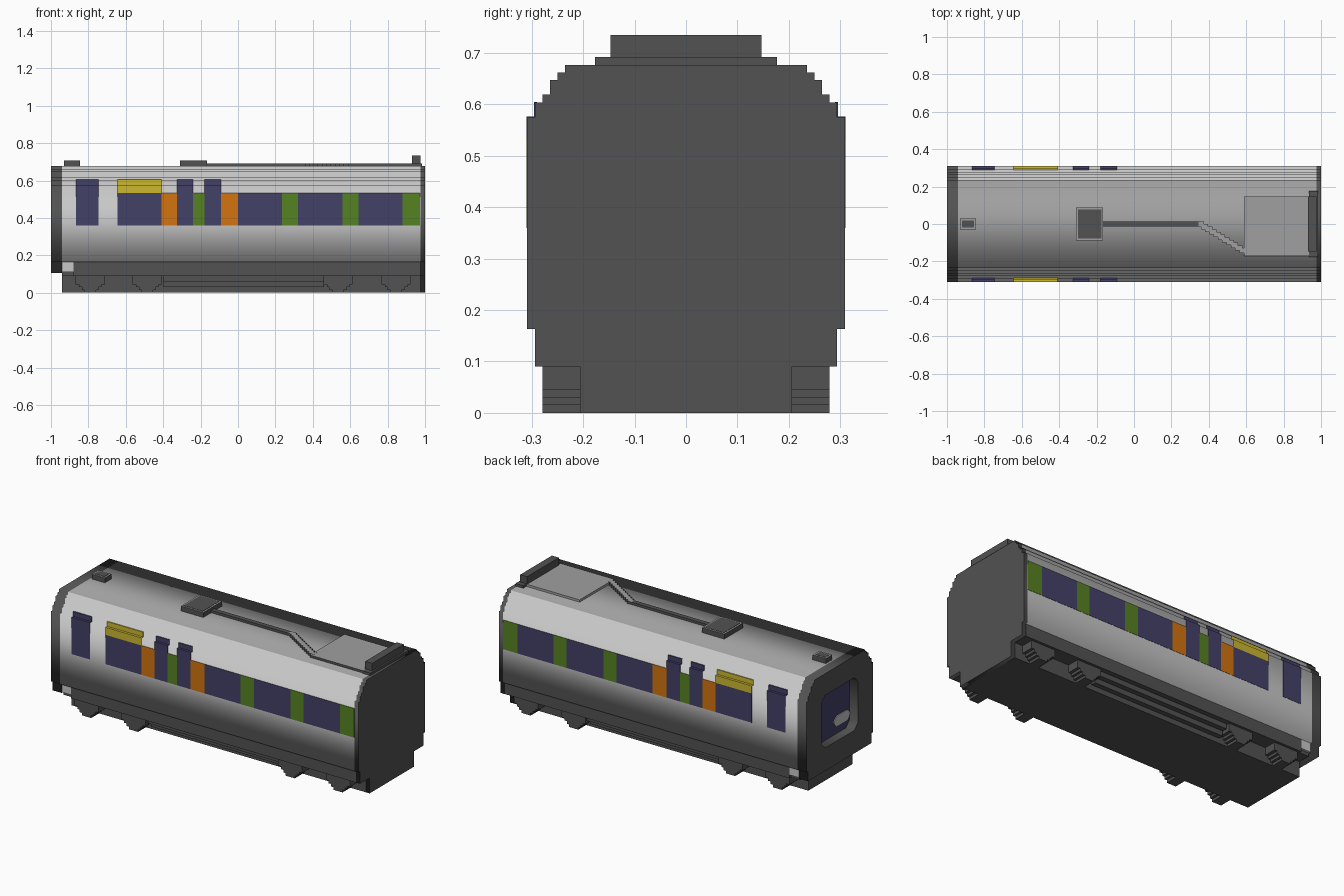
import bpy, bmesh
from mathutils import Matrix

if "Cube" in bpy.data.objects:
    bpy.data.objects.remove(bpy.data.objects["Cube"], do_unlink=True)


def material(name, r, g, b):
    lin = [((c / 255 + 0.055) / 1.055) ** 2.4 if c > 10 else c / 255 / 12.92 for c in (r, g, b)] + [1]
    m = bpy.data.materials.new(name)
    m.use_nodes = True
    m.diffuse_color = lin
    m.node_tree.nodes["Principled BSDF"].inputs["Base Color"].default_value = lin
    return m


LIGHT = material("light grey", 200, 200, 200)
ROOF = material("roof grey", 160, 160, 160)
DARK = material("dark grey", 82, 82, 82)
BLUE = material("window blue", 68, 65, 103)
ORANGE = material("door orange", 210, 116, 14)
GREEN = material("panel green", 86, 130, 34)
YELLOW = material("stripe yellow", 203, 184, 48)


def finish(name, bm, mats, rule=None):
    bmesh.ops.recalc_face_normals(bm, faces=bm.faces)
    bm.normal_update()
    if rule:
        for f in bm.faces:
            f.material_index = rule(f)
    me = bpy.data.meshes.new(name)
    bm.to_mesh(me)
    bm.free()
    for m in mats:
        me.materials.append(m)
    ob = bpy.data.objects.new(name, me)
    bpy.context.collection.objects.link(ob)
    return ob


def add_box(bm, x0, x1, y0, y1, z0, z1):
    mat = Matrix.Translation(((x0 + x1) / 2, (y0 + y1) / 2, (z0 + z1) / 2)) @ \
        Matrix.Diagonal((x1 - x0, y1 - y0, z1 - z0, 1))
    bmesh.ops.create_cube(bm, size=1, matrix=mat)


def boxes(name, dims, mats, rule=None):
    bm = bmesh.new()
    for d in dims:
        add_box(bm, *d)
    return finish(name, bm, mats, rule)


def outline(steps, z0):
    """Symmetric stepped cross-section from (half width, top height) pairs."""
    right = []
    for w, top in steps:
        right += [(w, z0), (w, top)]
        z0 = top
    return right + [(-y, z) for y, z in reversed(right)]


def chamfered(y0, y1, z0, z1, c):
    return [(y0 + c, z0), (y1 - c, z0), (y1, z0 + c), (y1, z1 - c),
            (y1 - c, z1), (y0 + c, z1), (y0, z1 - c), (y0, z0 + c)]


def prism(name, loops, x0, x1, mats, rule=None):
    """Extrude a yz outline along x; further loops become holes."""
    cu = bpy.data.curves.new(name, 'CURVE')
    cu.dimensions = '2D'
    cu.fill_mode = 'BOTH'
    cu.extrude = (x1 - x0) / 2
    for loop in loops:
        sp = cu.splines.new('POLY')
        sp.points.add(len(loop) - 1)
        for p, (y, z) in zip(sp.points, loop):
            p.co = (y, z, 0, 1)
        sp.use_cyclic_u = True
    tmp = bpy.data.objects.new(name + "_outline", cu)
    bpy.context.collection.objects.link(tmp)
    me = bpy.data.meshes.new_from_object(tmp.evaluated_get(bpy.context.evaluated_depsgraph_get()))
    bm = bmesh.new()
    bm.from_mesh(me)
    bpy.data.objects.remove(tmp, do_unlink=True)
    bpy.data.curves.remove(cu)
    bpy.data.meshes.remove(me)
    bmesh.ops.remove_doubles(bm, verts=bm.verts, dist=1e-5)
    # local x, y, z become world y, z, x
    bm.transform(Matrix(((0, 0, 1, (x0 + x1) / 2), (1, 0, 0, 0), (0, 1, 0, 0), (0, 0, 0, 1))))
    return finish(name, bm, mats, rule)


# Body shell and the two dark end walls
SHELL = [(.309, .575), (.294, .604), (.279, .619), (.265, .648), (.25, .662), (.235, .677)]
prism("body_shell", [outline(SHELL, .163)], -.94, .975, [LIGHT, ROOF],
      lambda f: int(f.normal.z > .5 and f.calc_center_median().z > .67))
prism("plain_end_wall", [outline([(.206, .09), (.294, .163)] + SHELL, 0)], .975, 1, [DARK])
prism("window_end_wall", [outline([(.294, .163)] + SHELL, .105),
                          chamfered(-.17, .17, .24, .55, .035)], -1, -.94, [DARK])

# End window glass with a pale panel
boxes("end_window", [(-.945, -.938, -.172, .172, .238, .552)], [BLUE])
prism("end_window_panel", [chamfered(-.168, -.02, .285, .345, .025)], -.949, -.944, [LIGHT])

# Skirt, pale corner and underframe
boxes("skirt", [(-.88, .976, -.294, .294, .09, .163)], [DARK])
boxes("skirt_corner", [(-.94, -.88, -.294, .294, .11, .163)], [LIGHT])
boxes("underframe", [(-.94, .976, -.206, .206, 0, .0905), (-.94, -.88, -.28, .28, .09, .111)], [DARK])

# Stepped bogie frames hanging on both sides
bogies = []
for s in (-1, 1):
    for cx in (-.79, -.485, .535, .845):
        for z0, z1, half in ((0, .015, .03), (.015, .03, .045), (.03, .045, .06), (.045, .091, .078)):
            bogies.append((cx - half, cx + half, min(s * .2, s * .279), max(s * .2, s * .279), z0, z1))
boxes("bogie_frames", bogies, [DARK])
boxes("underfloor_equipment", [(-.40, .46, -.265, .265, .06, .091),
                               (-.40, .46, -.235, .235, .03, .06)], [DARK])

# Painted windows and panels, mirrored on both sides
PANELS = [(-.865, -.745, BLUE, 1), (-.645, -.41, BLUE, 0), (-.41, -.325, ORANGE, 0),
          (-.325, -.24, BLUE, 1), (-.24, -.18, GREEN, 0), (-.18, -.09, BLUE, 1),
          (-.09, 0, ORANGE, 0), (0, .235, BLUE, 0), (.235, .32, GREEN, 0),
          (.32, .56, BLUE, 0), (.56, .645, GREEN, 0), (.645, .88, BLUE, 0), (.88, .973, GREEN, 0)]
for side, s in (("right", -1), ("left", 1)):
    def plate(name, x0, x1, parts, mat):
        boxes(name, [(x0, x1, min(s * a, s * b), max(s * a, s * b), z0, z1)
                     for a, b, z0, z1 in parts], [mat])
    ledge = [(.293, .3105, .57, .5765), (.2895, .2955, .57, .6045)]
    for i, (x0, x1, mat, tall) in enumerate(PANELS):
        parts = [(.305, .3105, .36, .5765 if tall else .532)] + (ledge if tall else [])
        plate(f"{side}_{mat.name.replace(' ', '_')}_{i + 1}", x0, x1, parts, mat)
    plate(f"{side}_yellow_band", -.645, -.41, [(.305, .3105, .532, .5765)] + ledge, YELLOW)

# Roof boxes with a grey rim round a dark top
for name, x0, x1, w in (("roof_box", -.31, -.165, .087), ("small_roof_box", -.93, -.845, .03)):
    boxes(name, [(x0, x1, -w, w, .67, .706)], [DARK, ROOF], lambda f: int(f.normal.z > .5))
    boxes(name + "_top", [(x0 + .01, x1 - .01, -w + .01, w - .01, .704, .7075)], [DARK])

# Roof cable, stepped bend, raised panel and end housing
boxes("roof_cable", [(-.17, .345, -.014, .014, .67, .691)], [DARK])
n = 11
bend = [(.335 + i * .0228, .335 + (i + 1) * .0228 + .016, -.014 - i * .0142, .014 - i * .0142, .67, .691)
        for i in range(n)]
boxes("roof_cable_bend", bend, [DARK, ROOF], lambda f: int(f.normal.z > .5))
boxes("roof_panel", [(.588, .935, -.172, .148, .67, .6905)], [DARK, ROOF],
      lambda f: int(f.normal.y > -.5))
boxes("end_housing", [(.93, .975, -.147, .147, .67, .735), (.935, .985, -.177, .177, .67, .692)], [DARK])
